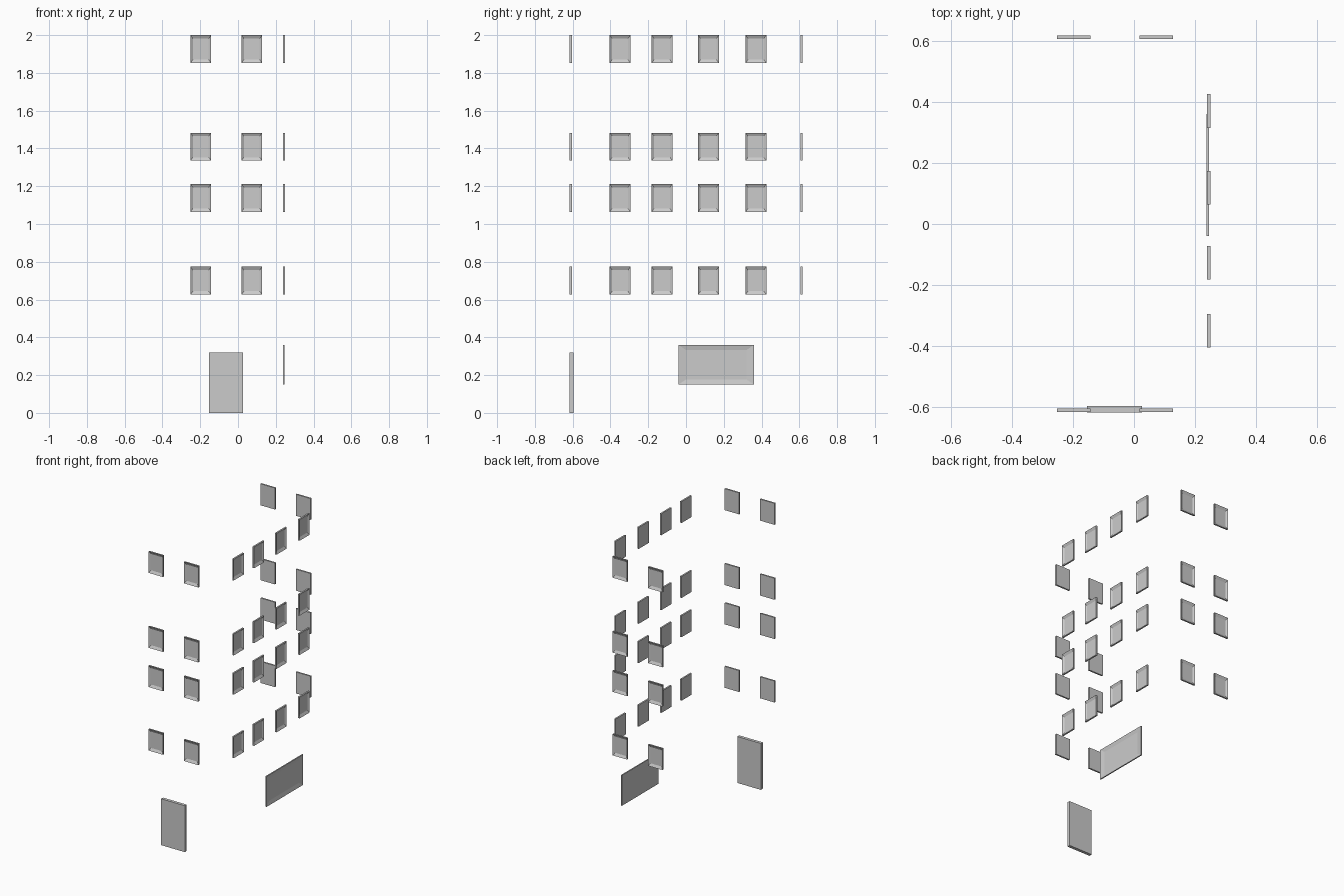
import bpy, bmesh
from math import pi
from mathutils import Matrix, Vector

if "Cube" in bpy.data.objects:
    bpy.data.objects.remove(bpy.data.objects["Cube"])


def panel(name, centre, size, turn=0.0, inset=None, recess=0.0):
    """Box facing -y (turned about z); optional front recess with sloped reveals."""
    w, d, h = size
    bm = bmesh.new()
    bmesh.ops.create_cube(bm, size=1)
    bmesh.ops.scale(bm, vec=Vector((w, d, h)), verts=bm.verts)
    if inset:
        bm.normal_update()
        front = min(bm.faces, key=lambda f: f.calc_center_median().y)
        bmesh.ops.inset_individual(bm, faces=[front], thickness=0.005)
        ix, iz = inset
        for v in front.verts:
            v.co.x = (w / 2 - ix) * (1 if v.co.x > 0 else -1)
            v.co.z = (h / 2 - iz) * (1 if v.co.z > 0 else -1)
            v.co.y += recess
    bmesh.ops.recalc_face_normals(bm, faces=bm.faces)
    bm.transform(Matrix.Translation(centre) @ Matrix.Rotation(turn, 4, 'Z'))
    mesh = bpy.data.meshes.new(name)
    bm.to_mesh(mesh)
    bm.free()
    ob = bpy.data.objects.new(name, mesh)
    bpy.context.collection.objects.link(ob)
    return ob


WINDOW = (0.11, 0.011, 0.148)
WINDOW_CUT = dict(inset=(0.013, 0.018), recess=0.009)

# Four storeys of windows on the front, back and right walls
for floor, z in enumerate((0.70, 1.138, 1.409, 1.926), 1):
    for i, x in enumerate((-0.197, 0.073), 1):
        panel(f"front_window_{floor}_{i}", (x, -0.61, z), WINDOW, 0, **WINDOW_CUT)
        panel(f"back_window_{floor}_{i}", (x, 0.611, z), WINDOW, pi, **WINDOW_CUT)
    for i, y in enumerate((-0.349, -0.127, 0.119, 0.370), 1):
        panel(f"side_window_{floor}_{i}", (0.2445, y, z), WINDOW, pi / 2, **WINDOW_CUT)

# Wide ground floor window on the right wall
panel("shop_window", (0.242, 0.16, 0.255), (0.40, 0.008, 0.21), pi / 2,
      inset=(0.04, 0.027), recess=0.006)

# Plain front door slab
panel("front_door", (-0.064, -0.607, 0.16), (0.18, 0.021, 0.32))
